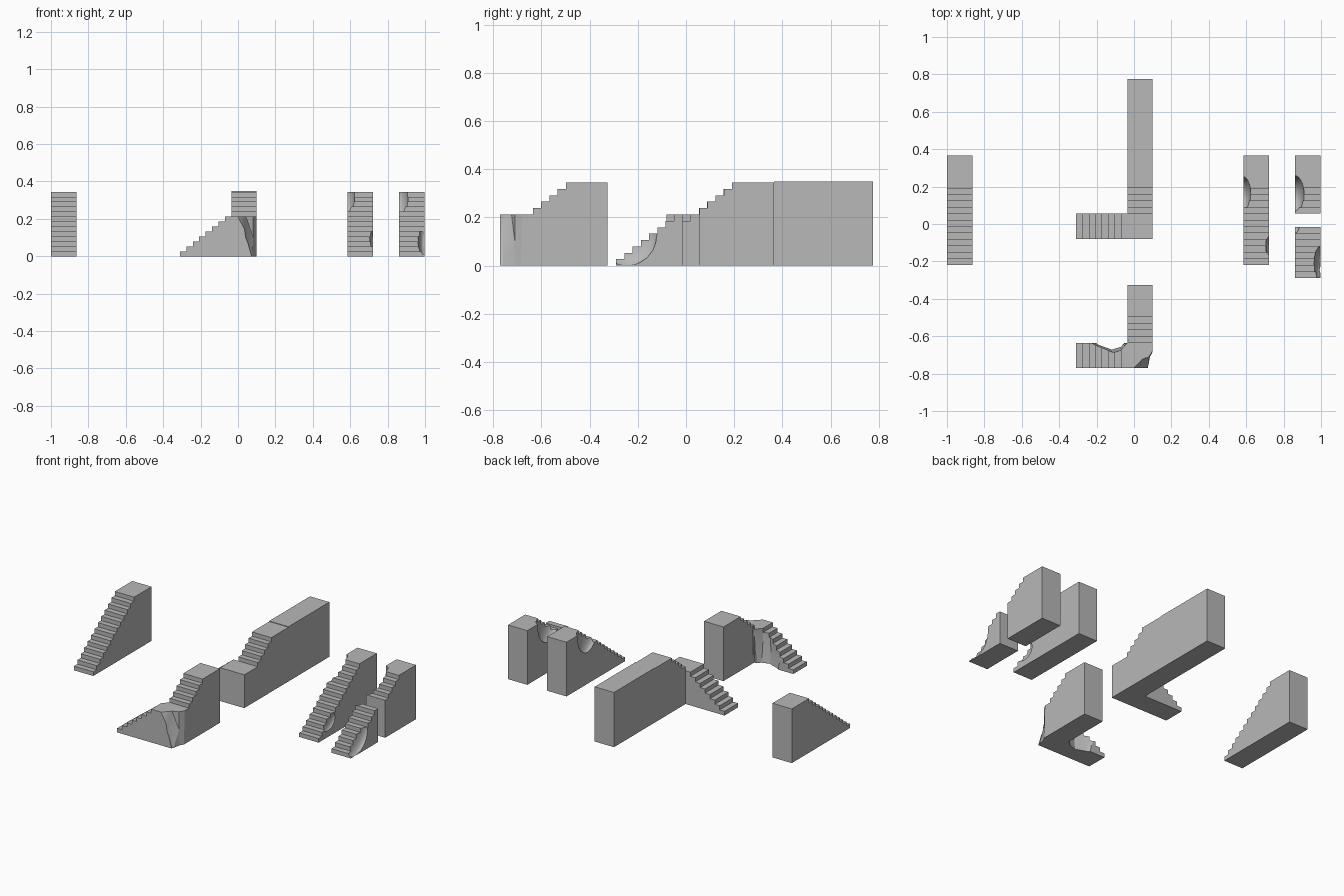
import bpy, bmesh
from mathutils import Matrix

RUN, RISE, WIDTH, TOP = 0.0342, 0.0265, 0.136, 0.345

default = bpy.data.objects.get("Cube")
if default:
    bpy.data.objects.remove(default, do_unlink=True)

stone = bpy.data.materials.new("grey_stone")
stone.use_nodes = True
grey = (0.48, 0.48, 0.48, 1)
stone.diffuse_color = grey
stone.node_tree.nodes["Principled BSDF"].inputs["Base Color"].default_value = grey


def make_object(name, bm):
    bmesh.ops.recalc_face_normals(bm, faces=bm.faces)
    mesh = bpy.data.meshes.new(name)
    bm.to_mesh(mesh)
    bm.free()
    mesh.materials.append(stone)
    obj = bpy.data.objects.new(name, mesh)
    bpy.context.collection.objects.link(obj)
    return obj


def flight(name, start, end, side, first, last, along_x=False):
    """Solid flight: stepped profile extruded across its width."""
    profile = [(start, 0)]
    for i, step in enumerate(range(first, last + 1)):
        s = start + i * RUN
        if i:
            profile.append((s, (step - 1) * RISE))
        profile.append((s, step * RISE))
    profile += [(end, last * RISE), (end, 0)]
    bm = bmesh.new()
    if along_x:
        verts = [bm.verts.new((s, side, z)) for s, z in profile]
        offset = (0, WIDTH, 0)
    else:
        verts = [bm.verts.new((side, s, z)) for s, z in profile]
        offset = (WIDTH, 0, 0)
    face = bm.faces.new(verts)
    moved = bmesh.ops.extrude_face_region(bm, geom=[face])["geom"]
    bmesh.ops.translate(bm, vec=offset,
                        verts=[v for v in moved if isinstance(v, bmesh.types.BMVert)])
    # the source face stays behind the extrusion as the opposite cap
    if not face.is_valid or len(bm.faces) < len(profile) + 2:
        bm.faces.new(verts)
    return make_object(name, bm)


def scoop(centre, radii):
    """Ellipsoid cutter."""
    bm = bmesh.new()
    bmesh.ops.create_icosphere(bm, subdivisions=3, radius=1,
                               matrix=Matrix.LocRotScale(centre, None, radii))
    return make_object("scoop_cutter", bm)


def chip(rings):
    """Cutter lofted through rings given as (height, outline)."""
    bm = bmesh.new()
    loops = [[bm.verts.new((x, y, z)) for x, y in outline] for z, outline in rings]
    for a, b in zip(loops, loops[1:]):
        for i in range(len(a)):
            j = (i + 1) % len(a)
            bm.faces.new((a[i], a[j], b[j], b[i]))
    bm.faces.new(loops[0])
    bm.faces.new(loops[-1])
    bmesh.ops.triangulate(bm, faces=bm.faces[:])
    return make_object("chip_cutter", bm)


def carve(objects, cutters):
    for obj in objects:
        bpy.context.view_layer.objects.active = obj
        for cutter in cutters:
            mod = obj.modifiers.new("damage", 'BOOLEAN')
            mod.operation, mod.solver, mod.object = 'DIFFERENCE', 'EXACT', cutter
            bpy.ops.object.modifier_apply(modifier=mod.name)
        bpy.ops.object.select_all(action='DESELECT')
        obj.select_set(True)
        bpy.ops.object.shade_smooth_by_angle(angle=0.5)
    for cutter in cutters:
        bpy.data.objects.remove(cutter, do_unlink=True)


# Intact straight staircase
flight("straight_stairs", -0.22, 0.365, -1.0, 1, 13)

# Intact corner staircase with the long walkway behind it
flight("corner_lower_flight", -0.31, 0.1, -0.08, 1, 8, along_x=True)
flight("corner_upper_flight", 0.055, 0.365, -0.036, 9, 13)
bm = bmesh.new()
bmesh.ops.create_cube(bm, size=1, matrix=Matrix.LocRotScale(
    (0.032, 0.57, 0.174), None, (WIDTH, 0.41, 0.348)))
make_object("walkway_block", bm)

# Broken corner staircase: hollow behind the lower flight, chipped landing corner
lower = flight("broken_corner_lower_flight", -0.31, 0.1, -0.771, 1, 8, along_x=True)
upper = flight("broken_corner_upper_flight", -0.635, -0.325, -0.036, 9, 13)
hollow = chip([
    (-0.01, [(-0.22, -0.62), (-0.19, -0.645), (-0.12, -0.67), (-0.07, -0.655), (-0.036, -0.62)]),
    (0.08, [(-0.26, -0.62), (-0.2, -0.65), (-0.12, -0.682), (-0.07, -0.67), (-0.03, -0.62)]),
    (0.2, [(-0.27, -0.62), (-0.2, -0.65), (-0.11, -0.688), (-0.07, -0.675), (-0.02, -0.62)]),
    (0.28, [(-0.27, -0.62), (-0.2, -0.65), (-0.11, -0.688), (-0.07, -0.675), (-0.036, -0.62)]),
])
corner = chip([
    (-0.01, [(0.075, -0.8), (0.077, -0.76), (0.085, -0.71), (0.105, -0.675), (0.15, -0.8)]),
    (0.1, [(0.03, -0.8), (0.045, -0.76), (0.082, -0.71), (0.105, -0.675), (0.15, -0.8)]),
    (0.22, [(-0.035, -0.8), (0.04, -0.725), (0.08, -0.71), (0.105, -0.67), (0.15, -0.8)]),
])
carve([lower, upper], [hollow, corner])

# Worn straight staircase
worn = flight("worn_straight_stairs", -0.22, 0.365, 0.585, 1, 13)
carve([worn], [scoop((0.583, 0.155, 0.33), (0.042, 0.1, 0.13)),
               scoop((0.722, -0.125, 0.1), (0.018, 0.07, 0.06))])

# Collapsed straight staircase, split in two by a gap
bottom = flight("collapsed_lower_flight", -0.29, -0.015, 0.861, 1, 8)
top = flight("collapsed_upper_flight", 0.055, 0.365, 0.861, 9, 13)
carve([bottom, top], [scoop((0.859, 0.15, 0.33), (0.052, 0.11, 0.14)),
                      scoop((0.997, -0.245, 0.13), (0.04, 0.125, 0.132)),
                      scoop((0.859, -0.005, 0.22), (0.026, 0.045, 0.05))])
